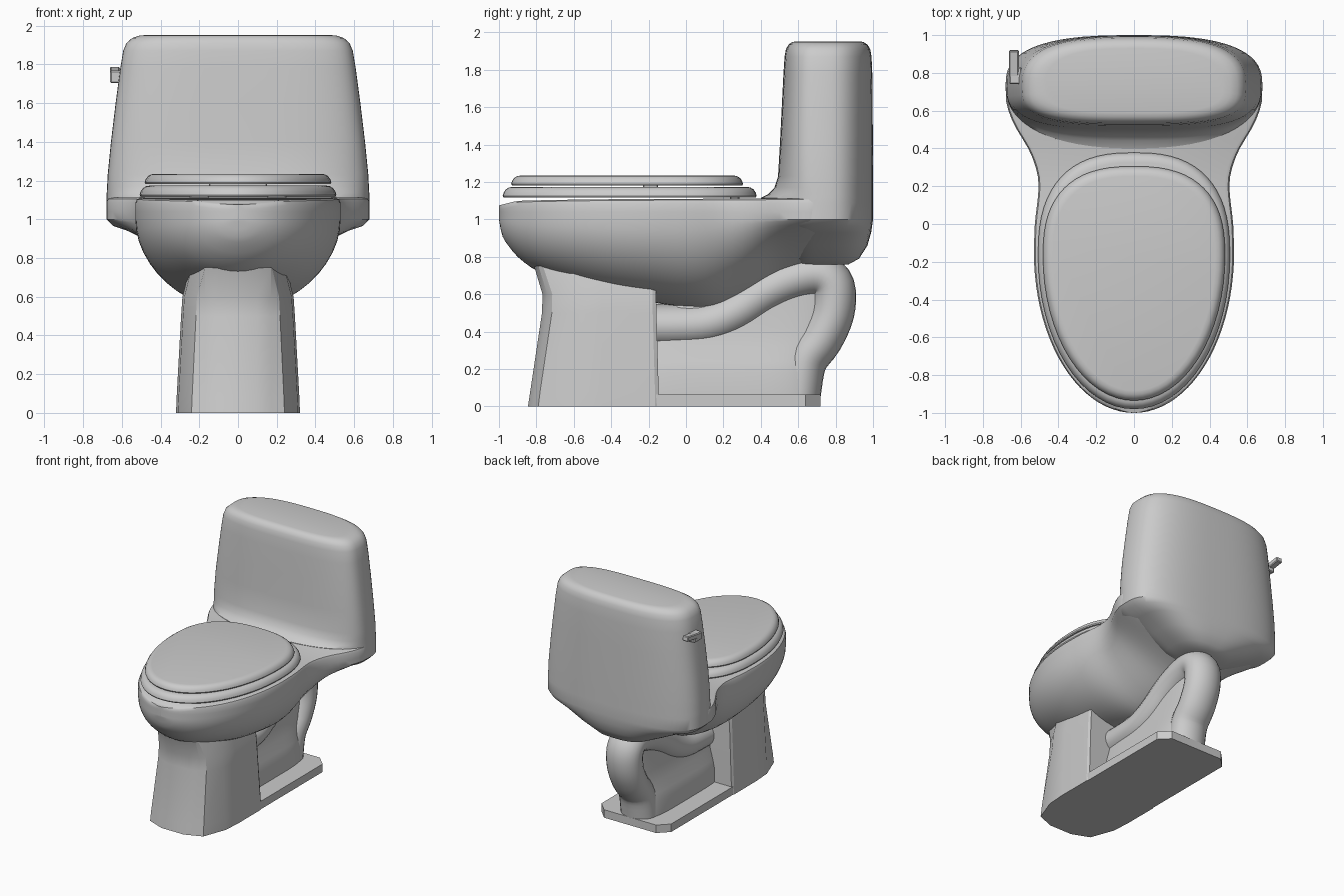
import bpy
import bmesh
from math import sin, cos, pi, sqrt, radians
from mathutils import Vector

default_cube = bpy.data.objects.get("Cube")
if default_cube:
    bpy.data.objects.remove(default_cube, do_unlink=True)

porcelain = bpy.data.materials.new("grey porcelain")
porcelain.use_nodes = True
grey = (0.6, 0.6, 0.6, 1.0)
porcelain.diffuse_color = grey
porcelain.node_tree.nodes["Principled BSDF"].inputs["Base Color"].default_value = grey


def finish(name, mesh_builder, angle=35):
    """Turn a bmesh into a shaded object with the shared material."""
    bmesh.ops.recalc_face_normals(mesh_builder, faces=mesh_builder.faces)
    mesh = bpy.data.meshes.new(name)
    mesh_builder.to_mesh(mesh)
    mesh_builder.free()
    mesh.materials.append(porcelain)
    part = bpy.data.objects.new(name, mesh)
    bpy.context.collection.objects.link(part)
    bpy.ops.object.select_all(action="DESELECT")
    part.select_set(True)
    bpy.context.view_layer.objects.active = part
    bpy.ops.object.shade_smooth_by_angle(angle=radians(angle))
    return part


def loft(name, rings, angle=35):
    """Skin a list of equal-length closed rings and cap both ends."""
    bm = bmesh.new()
    loops = [[bm.verts.new(p) for p in ring] for ring in rings]
    for low, high in zip(loops, loops[1:]):
        for i in range(len(low)):
            j = (i + 1) % len(low)
            bm.faces.new((low[i], low[j], high[j], high[i]))
    bm.faces.new(loops[0])
    bm.faces.new(loops[-1])
    return finish(name, bm, angle)


def curve_at(table, t):
    """Smooth interpolation through (position, value) pairs."""
    t = min(max(t, table[0][0]), table[-1][0])
    k = next(i for i in range(len(table) - 1) if t <= table[i + 1][0])

    def slope(i):
        a, b = table[max(i - 1, 0)], table[min(i + 1, len(table) - 1)]
        return (b[1] - a[1]) / (b[0] - a[0])
    (t0, v0), (t1, v1) = table[k], table[k + 1]
    h = t1 - t0
    u = (t - t0) / h
    return ((1 + 2 * u) * (1 - u) ** 2 * v0 + u * (1 - u) ** 2 * h * slope(k)
            + u * u * (3 - 2 * u) * v1 + u * u * (u - 1) * h * slope(k + 1))


def oval(z, half_width, front, middle, back, front_power=2.0, back_power=2.0, count=64):
    """Horizontal superellipse ring with separate front and back halves."""
    ring = []
    for i in range(count):
        a = 2 * pi * i / count
        c, s = cos(a), sin(a)
        power = back_power if s > 0 else front_power
        reach = back - middle if s > 0 else middle - front
        x = half_width * abs(c) ** (2 / power) * (1 if c > 0 else -1)
        y = middle + reach * abs(s) ** (2 / power) * (1 if s > 0 else -1)
        ring.append((x, y, z))
    return ring


def box(name, size, centre, tilt=0):
    bm = bmesh.new()
    bmesh.ops.create_cube(bm, size=1)
    bmesh.ops.scale(bm, vec=size, verts=bm.verts)
    bmesh.ops.bevel(bm, geom=bm.edges[:], offset=0.006, segments=1, affect="EDGES")
    part = finish(name, bm)
    part.location = centre
    part.rotation_euler.x = tilt
    return part


# Bowl and rear deck: cross-sections swept from front to back
flare = [(-0.15, 0.53), (0, 0.525), (0.2, 0.505), (0.3, 0.52), (0.4, 0.56),
         (0.5, 0.62), (0.6, 0.665), (0.7, 0.675), (0.85, 0.58)]
belly = [(-1, 1.0), (-0.985, 0.92), (-0.95, 0.86), (-0.9, 0.8), (-0.8, 0.727),
         (-0.6, 0.65), (-0.4, 0.595), (-0.2, 0.56), (0, 0.53), (0.15, 0.53),
         (0.3, 0.59), (0.5, 0.7), (0.7, 0.76), (0.85, 0.78)]
roundness = [(-1, 2.0), (0, 1.95), (0.3, 1.6), (0.5, 1.25), (0.85, 1.15)]
rim_height = [(-1, 1.075), (-0.88, 1.1), (0.4, 1.112), (0.85, 1.112)]


def bowl_section(y):
    if y < -0.15:
        w = max(0.53 * sqrt(max(0, 1 - ((y + 0.15) / 0.85) ** 2)), 0.004)
    else:
        w = curve_at(flare, y)
    top, bottom, power = (curve_at(t, y) for t in (rim_height, belly, roundness))
    inset = min(0.025, w * 0.4)
    half = [(w - inset, top), (w - inset * 0.3, top - 0.007), (w, top - 0.025), (w, 1.04)]
    for i in range(13):
        a = pi / 2 * i / 12
        half.append((w * cos(a) ** (2 / power) if i < 12 else 0,
                     1 - (1 - bottom) * sin(a) ** (2 / power)))
    mirrored = [(-x, z) for x, z in reversed(half[:-1])]
    return [(x, y, z) for x, z in half + mirrored]


front_stations = [-0.15 - 0.85 * cos(pi / 2 * i / 22) for i in range(22)]
rear_stations = [-0.15 + i * 0.05 for i in range(21)]
loft("bowl", [bowl_section(y) for y in front_stations + rear_stations])

# Tank: z, half width, front, back, front squareness, from underside to crown
tank_levels = [
    (0.76, 0.13, 0.6, 0.87, 3), (0.79, 0.24, 0.57, 0.925, 3), (0.86, 0.39, 0.53, 0.97, 3),
    (0.93, 0.54, 0.5, 0.99, 3), (0.965, 0.645, 0.48, 0.995, 3), (1.0, 0.68, 0.47, 1.0, 3),
    (1.09, 0.68, 0.4, 1.0, 2.3), (1.115, 0.679, 0.4, 1.0, 2.3),
    (1.135, 0.678, 0.44, 1.0, 2.5), (1.17, 0.676, 0.473, 1.0, 2.8),
    (1.23, 0.673, 0.492, 1.0, 3), (1.4, 0.656, 0.502, 0.999, 3.2),
    (1.6, 0.632, 0.512, 0.998, 3.2), (1.78, 0.608, 0.521, 0.996, 3.2),
    (1.87, 0.593, 0.527, 0.992, 3.2), (1.91, 0.576, 0.534, 0.985, 3.2),
    (1.935, 0.548, 0.548, 0.97, 3.2), (1.948, 0.51, 0.568, 0.95, 3.2),
    (1.952, 0.47, 0.59, 0.93, 3.2)]
loft("tank", [oval(z, w, f, 0.73, b, power, 2.7) for z, w, f, b, power in tank_levels])


# Seat and lid: egg-shaped slabs with softly sloping top edges
def slab(name, bottom, top, half_width, front, back, edge):
    rings = []
    for lift, inset in ((0, 0.2), (0.15, 0), (0.45, 0.25), (0.75, 0.8), (0.93, 1.6), (1, 2.6)):
        d = inset * edge
        rings.append(oval(bottom + lift * (top - bottom), half_width - d, front + d,
                          -0.17, back - d, 2.0, 2.55))
    loft(name, rings, 40)


slab("seat", 1.118, 1.174, 0.508, -0.98, 0.378, 0.02)
slab("lid", 1.182, 1.235, 0.482, -0.935, 0.305, 0.02)
for side, label in ((1, "left"), (-1, "right")):
    box(label + "_hinge", (0.1, 0.05, 0.07), (side * 0.2, 0.26, 1.135))
box("lid_bumper", (0.3, 0.08, 0.02), (0, -0.19, 1.177))

# Pedestal: bowed front panel, angled sides and a chamfered rear edge
pedestal_rings = []
for z, w, corner, front, corner_y, rear in (
        (0, 0.32, 0.24, -0.845, -0.79, -0.145), (0.08, 0.317, 0.237, -0.833, -0.78, -0.146),
        (0.5, 0.294, 0.217, -0.77, -0.717, -0.158), (0.6, 0.287, 0.212, -0.767, -0.715, -0.16),
        (0.75, 0.25, 0.175, -0.812, -0.765, -0.164)):
    half = [(0.1, front), (0.17, (front + corner_y) / 2), (corner, corner_y),
            (w - 0.01, -0.6), (w, -0.45), (w, rear - 0.02), (w - 0.01, rear)]
    ring = half + [(-x, y) for x, y in reversed(half)]
    pedestal_rings.append([(x, y, z) for x, y in ring])
loft("pedestal", pedestal_rings, 22)

# Floor plate with clipped rear corners
plate = [(0.315, -0.3), (0.315, 0.64), (0.235, 0.72)]
plate += [(-x, y) for x, y in reversed(plate)]
loft("floor_plate", [[(x, y, z) for x, y in plate] for z in (0, 0.065)], 20)

# Trapway: a curved pipe rising from the pedestal and dropping to the floor
path = [(-0.25, 0.43), (-0.05, 0.43), (0.12, 0.445), (0.27, 0.51), (0.42, 0.61),
        (0.57, 0.68), (0.71, 0.705), (0.785, 0.64), (0.782, 0.5), (0.72, 0.36),
        (0.635, 0.24), (0.6, 0.05)]
steps = list(enumerate(path))
along_y = [(i, p[0]) for i, p in steps]
along_z = [(i, p[1]) for i, p in steps]
pipe_rings = []
for k in range(45):
    t = k / 44 * (len(path) - 1)
    centre = Vector((0, curve_at(along_y, t), curve_at(along_z, t)))
    ahead = Vector((0, curve_at(along_y, t + 0.05), curve_at(along_z, t + 0.05)))
    behind = Vector((0, curve_at(along_y, t - 0.05), curve_at(along_z, t - 0.05)))
    normal = (ahead - behind).normalized().cross(Vector((1, 0, 0)))
    pipe_rings.append([centre + Vector((0.145 * cos(a), 0, 0)) + normal * 0.118 * sin(a)
                       for a in (2 * pi * i / 24 for i in range(24))])
loft("trapway", pipe_rings, 50)

# Web and foot filling the space inside the pipe bend
loft("trapway_foot", [oval(z, w, f, 0.3, b, 5, 3.5) for z, w, f, b in (
    (0.05, 0.165, -0.3, 0.705), (0.18, 0.16, -0.3, 0.7), (0.24, 0.145, -0.3, 0.7),
    (0.32, 0.12, -0.3, 0.74), (0.42, 0.1, -0.25, 0.78), (0.64, 0.085, 0.1, 0.78))], 50)

# Flush lever on the right side of the tank
box("lever_stem", (0.065, 0.09, 0.065), (-0.628, 0.785, 1.735))
box("lever_arm", (0.052, 0.17, 0.04), (-0.636, 0.835, 1.755), 0.15)
